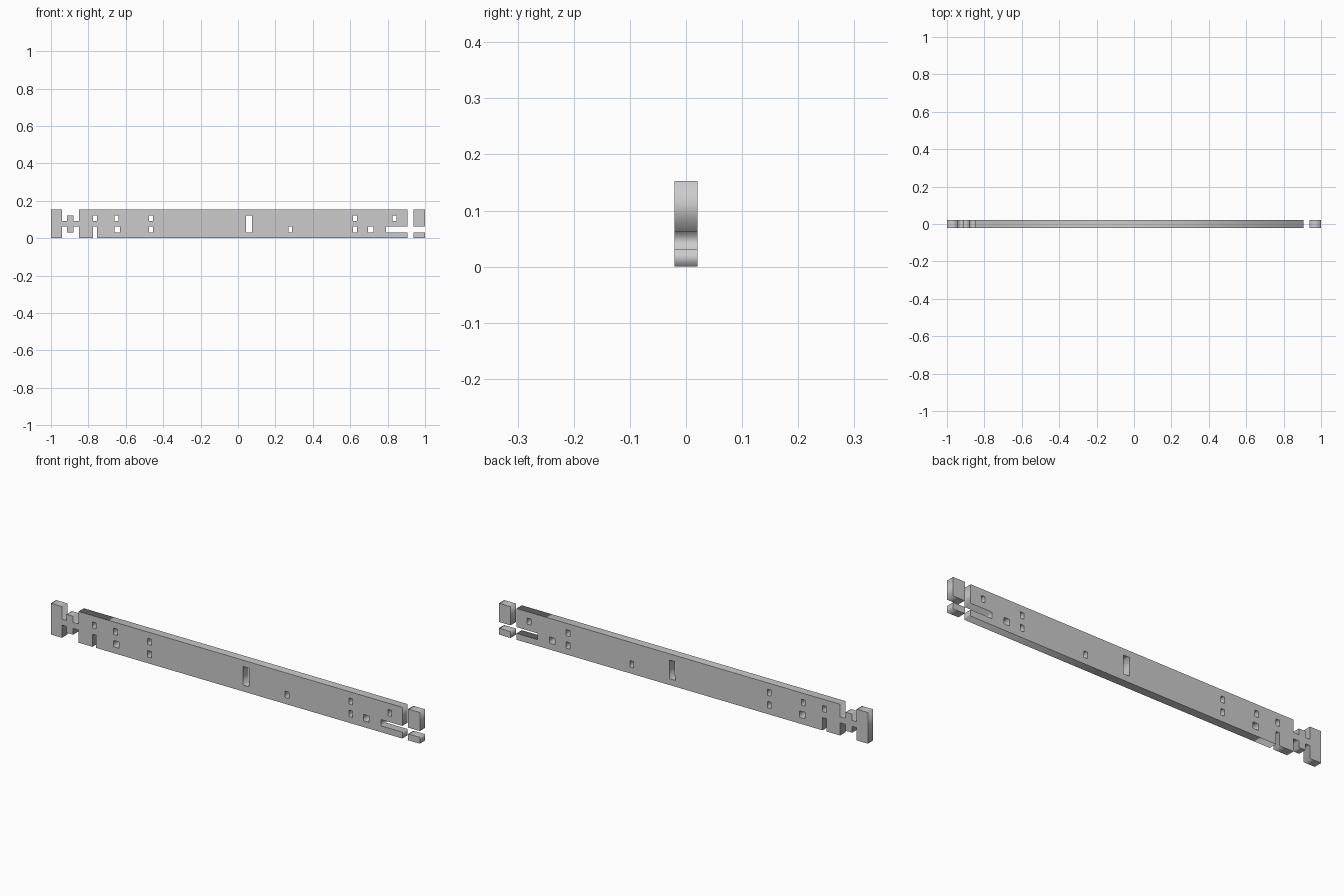
import bpy
from math import pi

if "Cube" in bpy.data.objects:
    bpy.data.objects.remove(bpy.data.objects["Cube"])

T = 0.153   # plank height
D = 0.0205  # half thickness


def rect(x0, x1, z0, z1):
    return [(x0, z0), (x1, z0), (x1, z1), (x0, z1)]


def plate(name, loops):
    """Extrude a filled outline (first loop) with holes (other loops)."""
    cu = bpy.data.curves.new(name, 'CURVE')
    cu.dimensions = '2D'
    cu.fill_mode = 'BOTH'
    cu.extrude = D
    for pts in loops:
        sp = cu.splines.new('POLY')
        sp.points.add(len(pts) - 1)
        for p, (x, z) in zip(sp.points, pts):
            p.co = (x, z, 0, 1)
        sp.use_cyclic_u = True
    ob = bpy.data.objects.new(name, cu)
    bpy.context.collection.objects.link(ob)
    ob.rotation_euler = (pi / 2, 0, 0)
    bpy.ops.object.select_all(action='DESELECT')
    ob.select_set(True)
    bpy.context.view_layer.objects.active = ob
    bpy.ops.object.convert(target='MESH')
    bpy.ops.object.transform_apply(location=False, rotation=True, scale=False)
    return ob


# Main plank outline: toothed left neck, bottom notch, slot open at right
outline = [
    (-1, 0), (-0.94, 0), (-0.94, 0.062), (-0.915, 0.062), (-0.915, 0.031),
    (-0.88, 0.031), (-0.88, 0.062), (-0.85, 0.062) , (-0.85, 0),
    (-0.775, 0), (-0.775, 0.062), (-0.755, 0.062), (-0.755, 0),
    (0.905, 0), (0.905, 0.031), (0.79, 0.031), (0.79, 0.062), (0.905, 0.062),
    (0.905, T), (-0.85, T), (-0.85, 0.092), (-0.88, 0.092), (-0.88, 0.122),
    (-0.915, 0.122), (-0.915, 0.092), (-0.94, 0.092), (-0.94, T), (-1, T),
]

# Rectangular through holes in lower and upper rows
low, high = (0.031, 0.062), (0.092, 0.122)
holes = [rect(x - w, x + w, *row) for x, w, row in [
    (-0.765, 0.01, high), (-0.65, 0.01, high), (-0.645, 0.015, low),
    (-0.465, 0.01, high), (-0.465, 0.01, low), (0.28, 0.01, low),
    (0.625, 0.01, high), (0.625, 0.01, low), (0.71, 0.015, low),
    (0.837, 0.01, high)]]
holes.append(rect(0.042, 0.074, 0.031, 0.122))

plate("plank", [outline] + holes)

# Separate end blocks beyond the gap
plate("end_block_upper", [rect(0.937, 1, 0.062, T)])
plate("end_block_lower", [rect(0.937, 1, 0, 0.031)])
